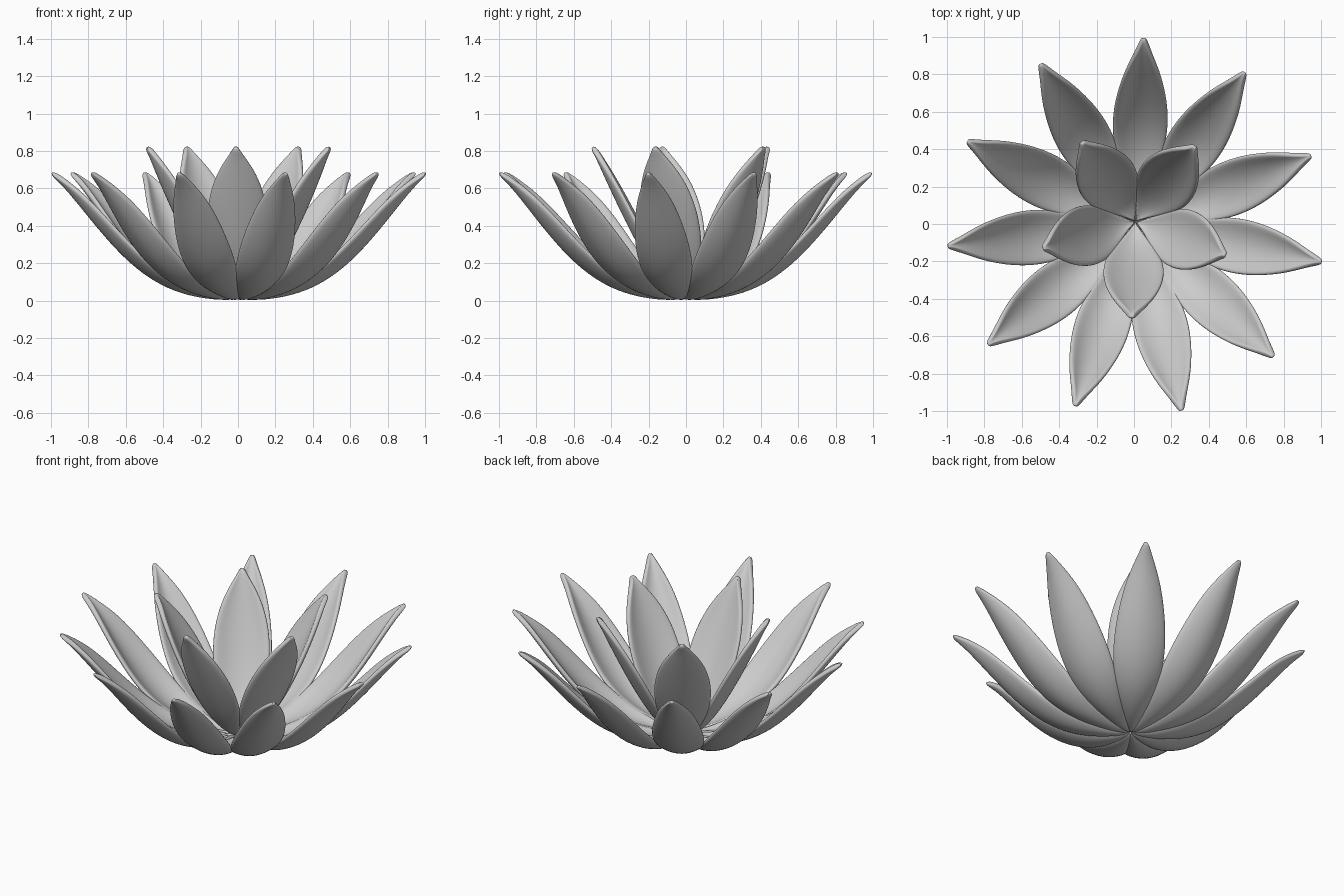
import bpy, bmesh, math
from mathutils import Vector

if "Cube" in bpy.data.objects:
    bpy.data.objects.remove(bpy.data.objects["Cube"])

# petal stations: (radius, height of underside midline, half width, cup depth)
OUTER = [(0.005, 0.008, 0.006, 0.002), (0.10, 0.000, 0.034, 0.012), (0.25, 0.018, 0.086, 0.03),
         (0.39, 0.062, 0.128, 0.044), (0.52, 0.138, 0.153, 0.052), (0.64, 0.243, 0.157, 0.054),
         (0.76, 0.377, 0.139, 0.052), (0.87, 0.515, 0.102, 0.042), (0.96, 0.622, 0.046, 0.018),
         (1.022, 0.674, 0.016, 0.002)]
INNER = [(0.005, 0.010, 0.006, 0.002), (0.08, 0.040, 0.050, 0.014), (0.16, 0.118, 0.110, 0.03),
         (0.24, 0.240, 0.157, 0.044), (0.31, 0.368, 0.172, 0.048), (0.37, 0.490, 0.165, 0.044),
         (0.425, 0.607, 0.136, 0.036), (0.47, 0.707, 0.088, 0.022), (0.50, 0.774, 0.040, 0.009),
         (0.525, 0.815, 0.015, 0.001)]


def petal_mesh(name, stations):
    """Cupped leaf-shaped sheet running along +x."""
    bm = bmesh.new()
    rows = []
    across = (-1, -0.67, -0.33, 0, 0.33, 0.67, 1)
    n = len(stations)
    for i, (r, z, w, cup) in enumerate(stations):
        a, b = stations[max(i - 1, 0)], stations[min(i + 1, n - 1)]
        up = Vector((-(b[1] - a[1]), 0, b[0] - a[0])).normalized()
        rows.append([bm.verts.new(Vector((r, u * w, z)) + up * cup * u * u) for u in across])
    for r0, r1 in zip(rows, rows[1:]):
        for j in range(len(across) - 1):
            bm.faces.new((r0[j], r1[j], r1[j + 1], r0[j + 1]))
    for f in bm.faces:
        f.smooth = True
    me = bpy.data.meshes.new(name)
    bm.to_mesh(me)
    bm.free()
    return me


def ring(name, stations, count, start, centre):
    """Petals spaced evenly around the centre, thickened and rounded."""
    me = petal_mesh(name, stations)
    for k in range(count):
        ob = bpy.data.objects.new(f"{name}_{k + 1}", me)
        bpy.context.collection.objects.link(ob)
        ob.location = (*centre, 0)
        ob.rotation_euler.z = math.radians(start + 360 * k / count)
        # thickness grows towards the upper (inner) side
        sol = ob.modifiers.new("thickness", 'SOLIDIFY')
        sol.thickness = 0.03
        sol.offset = 1
        sub = ob.modifiers.new("round", 'SUBSURF')
        sub.levels = sub.render_levels = 2


# outer and inner petals
ring("outer_petal", OUTER, 11, 87.6, (0.010, -0.016))
ring("inner_petal", INNER, 5, -92.2, (0.008, 0.012))
